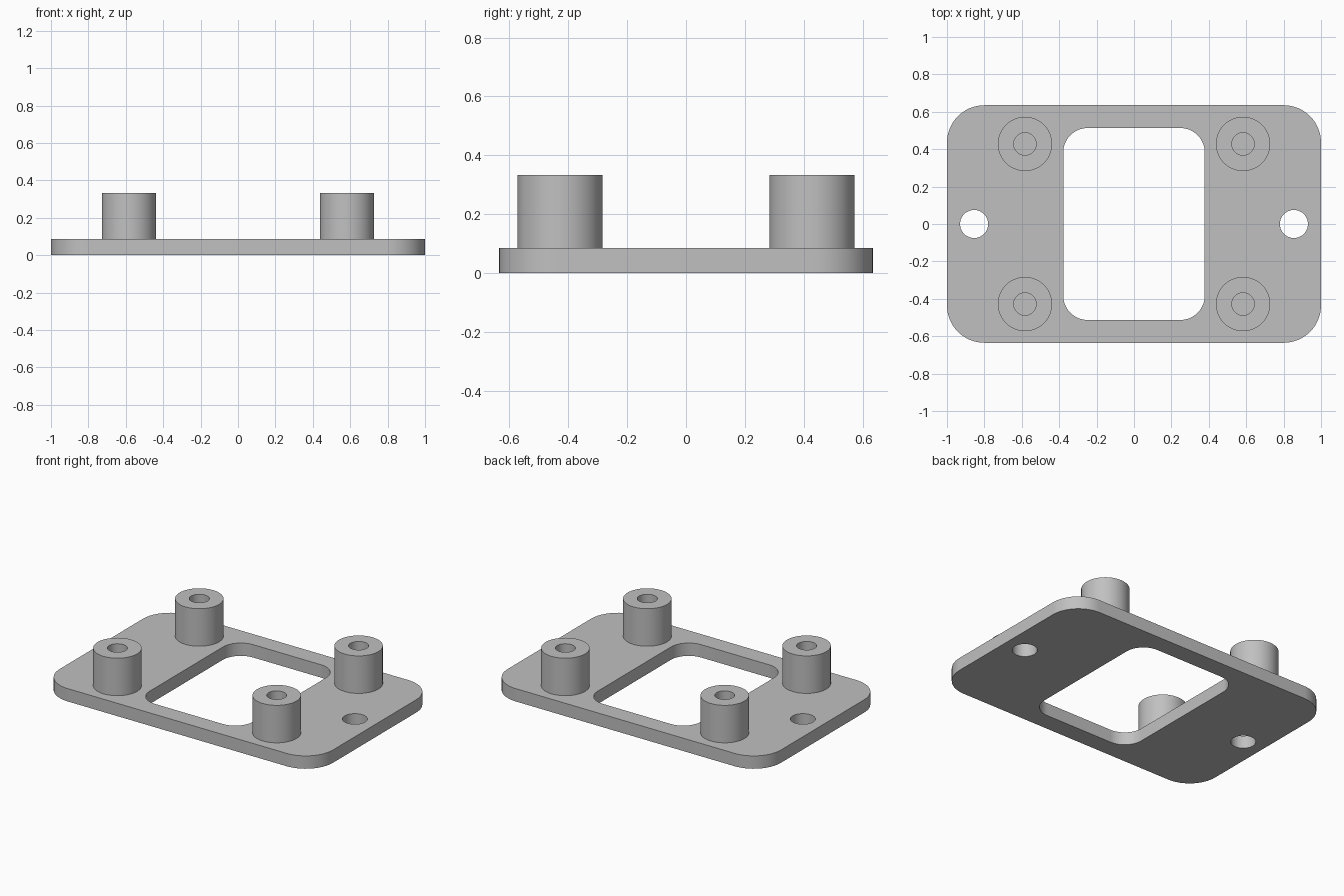
import bpy
import bmesh
from math import cos, sin, pi, radians

cube = bpy.data.objects.get("Cube")
if cube:
    bpy.data.objects.remove(cube, do_unlink=True)

PLATE_H, TOP = 0.085, 0.333

grey = bpy.data.materials.new("light_grey")
grey.use_nodes = True
GREY = (0.53, 0.53, 0.53, 1)
grey.diffuse_color = GREY
grey.node_tree.nodes["Principled BSDF"].inputs["Base Color"].default_value = GREY


def circle(cx, cy, r, n=64):
    return [(cx + r * cos(2 * pi * i / n), cy + r * sin(2 * pi * i / n)) for i in range(n)]


def rounded_rect(hx, hy, r, n=16):
    """Outline of a centred rectangle with arc corners."""
    points = []
    for k, (sx, sy) in enumerate([(1, 1), (-1, 1), (-1, -1), (1, -1)]):
        for i in range(n + 1):
            a = (k + i / n) * pi / 2
            points.append((sx * (hx - r) + r * cos(a), sy * (hy - r) + r * sin(a)))
    return points


def extruded(name, outlines, z0, z1):
    """Solid from an outer outline and its holes, between two heights."""
    curve = bpy.data.curves.new(name + "_profile", 'CURVE')
    curve.dimensions = '2D'
    curve.fill_mode = 'BOTH'
    curve.extrude = (z1 - z0) / 2
    for outline in outlines:
        spline = curve.splines.new('POLY')
        spline.points.add(len(outline) - 1)
        for p, (x, y) in zip(spline.points, outline):
            p.co = (x, y, 0, 1)
        spline.use_cyclic_u = True
    profile = bpy.data.objects.new(name + "_profile", curve)
    bpy.context.collection.objects.link(profile)
    graph = bpy.context.evaluated_depsgraph_get()
    mesh = bpy.data.meshes.new_from_object(profile.evaluated_get(graph))
    bpy.data.objects.remove(profile, do_unlink=True)

    # Weld caps to walls and lift into place
    bm = bmesh.new()
    bm.from_mesh(mesh)
    bmesh.ops.remove_doubles(bm, verts=bm.verts, dist=0.0001)
    bmesh.ops.recalc_face_normals(bm, faces=bm.faces)
    bmesh.ops.translate(bm, verts=bm.verts, vec=(0, 0, (z0 + z1) / 2))
    bm.to_mesh(mesh)
    bm.free()

    mesh.name = name
    mesh.materials.clear()
    mesh.materials.append(grey)
    obj = bpy.data.objects.new(name, mesh)
    bpy.context.collection.objects.link(obj)
    bpy.ops.object.select_all(action='DESELECT')
    obj.select_set(True)
    bpy.context.view_layer.objects.active = obj
    bpy.ops.object.shade_smooth_by_angle(angle=radians(30))
    return obj


# Base plate with central window and two mounting holes
extruded("base_plate", [
    rounded_rect(1.0, 0.635, 0.2),
    rounded_rect(0.378, 0.513, 0.13),
    circle(-0.855, 0, 0.075),
    circle(0.855, 0, 0.075),
], 0, PLATE_H)

# Four standoffs with blind bores
for side, sx in (("left", 1), ("right", -1)):
    for end, sy in (("front", -1), ("back", 1)):
        x, y = sx * 0.583, sy * 0.428
        extruded(f"standoff_{end}_{side}",
                 [circle(x, y, 0.145), circle(x, y, 0.06)], PLATE_H, TOP)
